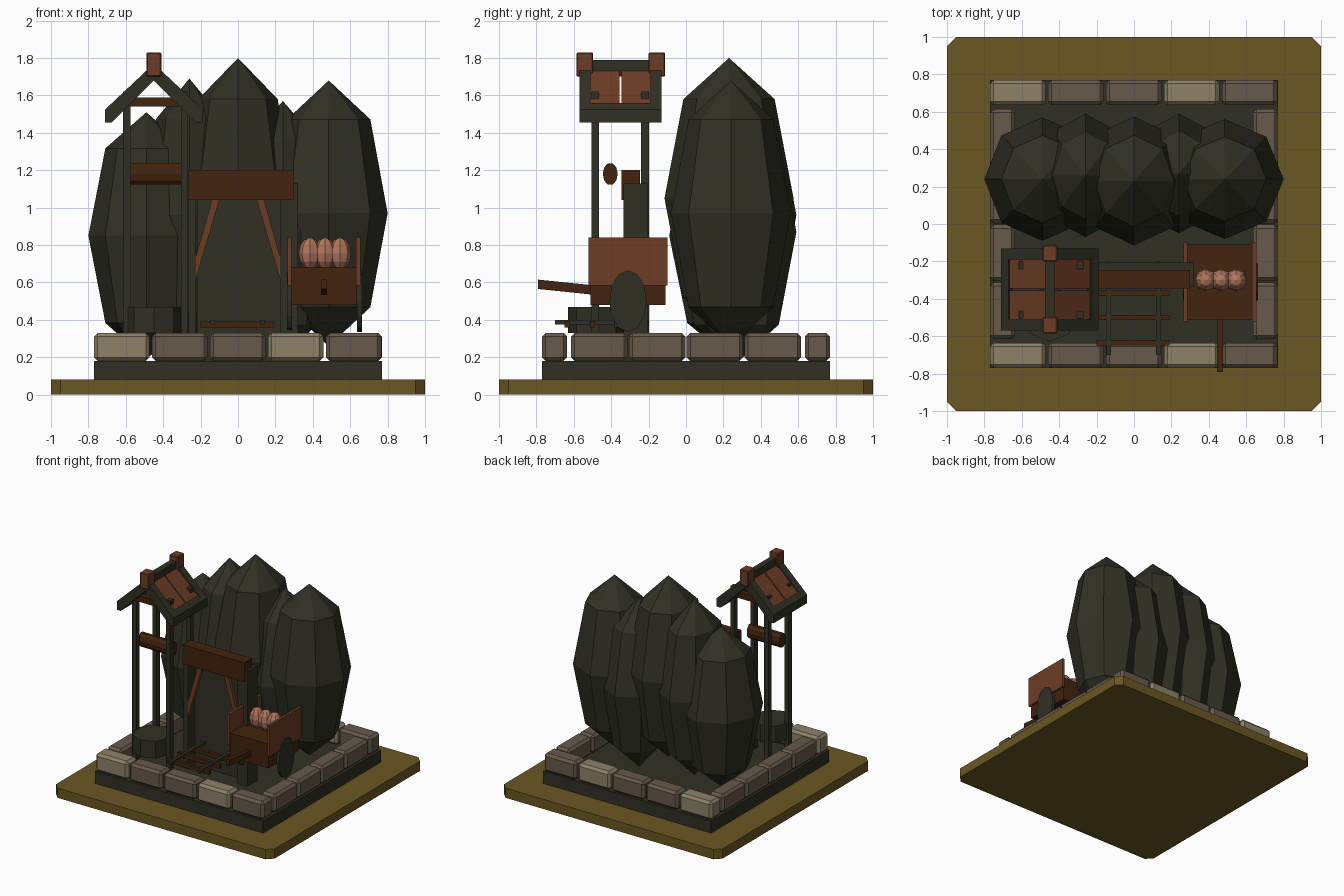
import bpy, bmesh, math
from mathutils import Vector, Matrix

if "Cube" in bpy.data.objects:
    bpy.data.objects.remove(bpy.data.objects["Cube"])


def material(name, rgb):
    m = bpy.data.materials.new(name)
    lin = [((c / 255 + 0.055) / 1.055) ** 2.4 for c in rgb]
    m.diffuse_color = (*lin, 1)
    m.use_nodes = True
    m.node_tree.nodes["Principled BSDF"].inputs["Base Color"].default_value = m.diffuse_color
    return m


OLIVE = material("olive ground", (107, 87, 35))
DARK = material("dark rock", (48, 48, 37))
STONE = material("brown stone", (103, 90, 75))
TAN = material("tan stone", (141, 129, 104))
WOOD = material("dark wood", (66, 35, 14))
PLANK = material("light wood", (108, 61, 37))
ORE = material("copper ore", (174, 117, 94))


def finish(name, bm, mat, bevel=0):
    bmesh.ops.recalc_face_normals(bm, faces=bm.faces)
    me = bpy.data.meshes.new(name)
    bm.to_mesh(me)
    bm.free()
    me.materials.append(mat)
    ob = bpy.data.objects.new(name, me)
    bpy.context.collection.objects.link(ob)
    if bevel:
        mod = ob.modifiers.new("bevel", 'BEVEL')
        mod.width = bevel
        mod.segments = 1
    return ob


def box(name, x, y, z, mat, bevel=0):
    """Box from (min, max) ranges."""
    bm = bmesh.new()
    bmesh.ops.create_cube(bm, size=1)
    for v in bm.verts:
        v.co = [r[0] if c < 0 else r[1] for c, r in zip(v.co, (x, y, z))]
    return finish(name, bm, mat, bevel)


def prism(name, pts, y0, y1, mat):
    """XZ outline extruded along y."""
    bm = bmesh.new()
    f = bm.faces.new([bm.verts.new((px, y0, pz)) for px, pz in pts])
    r = bmesh.ops.extrude_face_region(bm, geom=[f])
    bmesh.ops.translate(bm, vec=(0, y1 - y0, 0),
                        verts=[g for g in r['geom'] if isinstance(g, bmesh.types.BMVert)])
    return finish(name, bm, mat)


def blob(name, centre, radii, mat, seg=8, rings=4):
    bm = bmesh.new()
    bmesh.ops.create_uvsphere(bm, u_segments=seg, v_segments=rings, radius=1)
    bm.transform(Matrix.Translation(centre) @ Matrix.Diagonal((*radii, 1)))
    return finish(name, bm, mat)


def cylinder(name, centre, radii, depth, axis, mat, sides):
    """Elliptic cylinder; radii are final world sizes across the axis."""
    bm = bmesh.new()
    bmesh.ops.create_cone(bm, cap_ends=True, segments=sides, radius1=1, radius2=1, depth=1)
    if axis == 'X':
        bm.transform(Matrix.Rotation(math.pi / 2, 4, 'Y'))
        scale = (depth, *radii)
    else:
        scale = (*radii, depth)
    bm.transform(Matrix.Translation(centre) @ Matrix.Diagonal((*scale, 1)))
    return finish(name, bm, mat)


# ground plate with clipped corners
bm = bmesh.new()
a, b = 1, 0.95
outline = [(b, -a), (a, -b), (a, b), (b, a), (-b, a), (-a, b), (-a, -b), (-b, -a)]
face = bm.faces.new([bm.verts.new((x, y, 0)) for x, y in outline])
ext = bmesh.ops.extrude_face_region(bm, geom=[face])
bmesh.ops.translate(bm, vec=(0, 0, 0.08),
                    verts=[g for g in ext['geom'] if isinstance(g, bmesh.types.BMVert)])
finish("ground_plate", bm, OLIVE)

# foundation slab and ring of stones
box("foundation", (-0.77, 0.77), (-0.77, 0.77), (0.08, 0.18), DARK)
for i in range(5):
    x = -0.77 + i * 0.31
    for name, y in (("front", -0.77), ("back", 0.635)):
        box(f"{name}_stone_{i}", (x, x + 0.297), (y, y + 0.135), (0.18, 0.33),
            TAN if i in (0, 3) else STONE, 0.02)
for i in range(4):
    y = -0.615 + i * 0.309
    for name, x in (("left", -0.77), ("right", 0.635)):
        box(f"{name}_stone_{i}", (x, x + 0.135), (y, y + 0.303), (0.18, 0.33), STONE, 0.02)

# boulders behind the mine: x, y, radius x, radius y, middle z, half height
for i, (x, y, rx, ry, z, h) in enumerate([
        (-0.49, 0.24, 0.31, 0.33, 0.85, 0.66), (-0.26, 0.26, 0.25, 0.33, 0.96, 0.73),
        (0.0, 0.23, 0.30, 0.345, 1.05, 0.75), (0.24, 0.27, 0.25, 0.32, 0.87, 0.70),
        (0.485, 0.24, 0.315, 0.32, 0.97, 0.71)]):
    blob(f"boulder_{i}", (x, y, z), (rx, ry, h), DARK)

# mine portal
box("tunnel_back", (-0.22, 0.24), (-0.25, -0.205), (0.18, 1.13), DARK)
for side, x0, x1 in (("left", -0.265, -0.225), ("right", 0.225, 0.32)):
    box(f"portal_post_{side}", (x0, x1), (-0.335, -0.205), (0.18, 1.13), DARK)
box("portal_lintel", (-0.265, 0.30), (-0.345, -0.245), (1.04, 1.20), WOOD)
for side, s in (("left", -1), ("right", 1)):
    prism(f"portal_brace_{side}",
          [(s * 0.10, 1.04), (s * 0.14, 1.04), (s * 0.23, 0.72), (s * 0.23, 0.60)],
          -0.33, -0.30, PLANK)

# rail track
for i, y in enumerate((-0.635, -0.50, -0.37)):
    box(f"sleeper_{i}", (-0.20, 0.19), (y - 0.014, y + 0.014), (0.36, 0.395), WOOD)
for side, x in (("left", -0.135), ("right", 0.13)):
    box(f"rail_{side}", (x - 0.012, x + 0.012), (-0.70, -0.20), (0.375, 0.40), DARK)

# well shaft, posts and windlass
WX = -0.45
cylinder("well_collar", (WX, -0.48, 0.40), (0.15, 0.15), 0.14, 'Z', DARK, 8)
for x in (-0.595, -0.285):
    for y in (-0.485, -0.22):
        box("well_post", (x - 0.019, x + 0.019), (y - 0.021, y + 0.021), (0.18, 1.62), DARK)
cylinder("windlass", (WX, -0.405, 1.18), (0.04, 0.06), 0.30, 'X', WOOD, 10)

# well roof
for y0, y1 in ((-0.57, -0.51), (-0.19, -0.13)):
    for s in (-1, 1):
        pts = [(0, 1.77), (0.26, 1.525), (0.26, 1.455), (0.225, 1.455), (0, 1.68)]
        prism("rafter", [(WX + s * px, pz) for px, pz in pts], y0, y1, DARK)
for s in (-1, 1):
    pts = [(0.26, 1.525), (0.26, 1.455), (0.225, 1.455), (0.20, 1.53), (0.22, 1.56)]
    prism("eave_beam", [(WX + s * px, pz) for px, pz in pts], -0.55, -0.15, DARK)
    for y in (-0.475, -0.395, -0.305, -0.225):
        pts = [(0.02, 1.735), (0.225, 1.545), (0.21, 1.525), (0.02, 1.705)]
        prism("roof_board", [(WX + s * px, pz) for px, pz in pts], y - 0.04, y + 0.04, PLANK)
box("ridge_beam", (WX - 0.025, WX + 0.025), (-0.54, -0.16), (1.70, 1.79), DARK)
for y0 in (-0.585, -0.20):
    box("ridge_cap", (WX - 0.04, WX + 0.04), (y0, y0 + 0.088), (1.70, 1.83), PLANK, 0.006)
for y in (-0.485, -0.22):
    box("gable_tie", (WX - 0.14, WX + 0.14), (y - 0.022, y + 0.022), (1.54, 1.59), WOOD)

# ore cart
box("cart_body", (0.285, 0.635), (-0.51, -0.11), (0.48, 0.68), WOOD)
for side, x in (("left", 0.265), ("right", 0.632)):
    box(f"cart_side_{side}", (x, x + 0.022), (-0.52, -0.10), (0.585, 0.84), PLANK)
for side, x in (("left", 0.275), ("right", 0.65)):
    cylinder(f"cart_wheel_{side}", (x, -0.31, 0.50), (0.10, 0.165), 0.025, 'X', DARK, 12)
bar = box("cart_handle", (0.445, 0.475), (-0.79, -0.50), (-0.025, 0.025), WOOD)
for v in bar.data.vertices:
    v.co.z += 0.59 if v.co.y < -0.6 else 0.56
for i, x in enumerate((0.385, 0.465, 0.545)):
    blob(f"ore_{i}", (x, -0.30, 0.755), (0.06, 0.06, 0.085), ORE, 8, 6)
